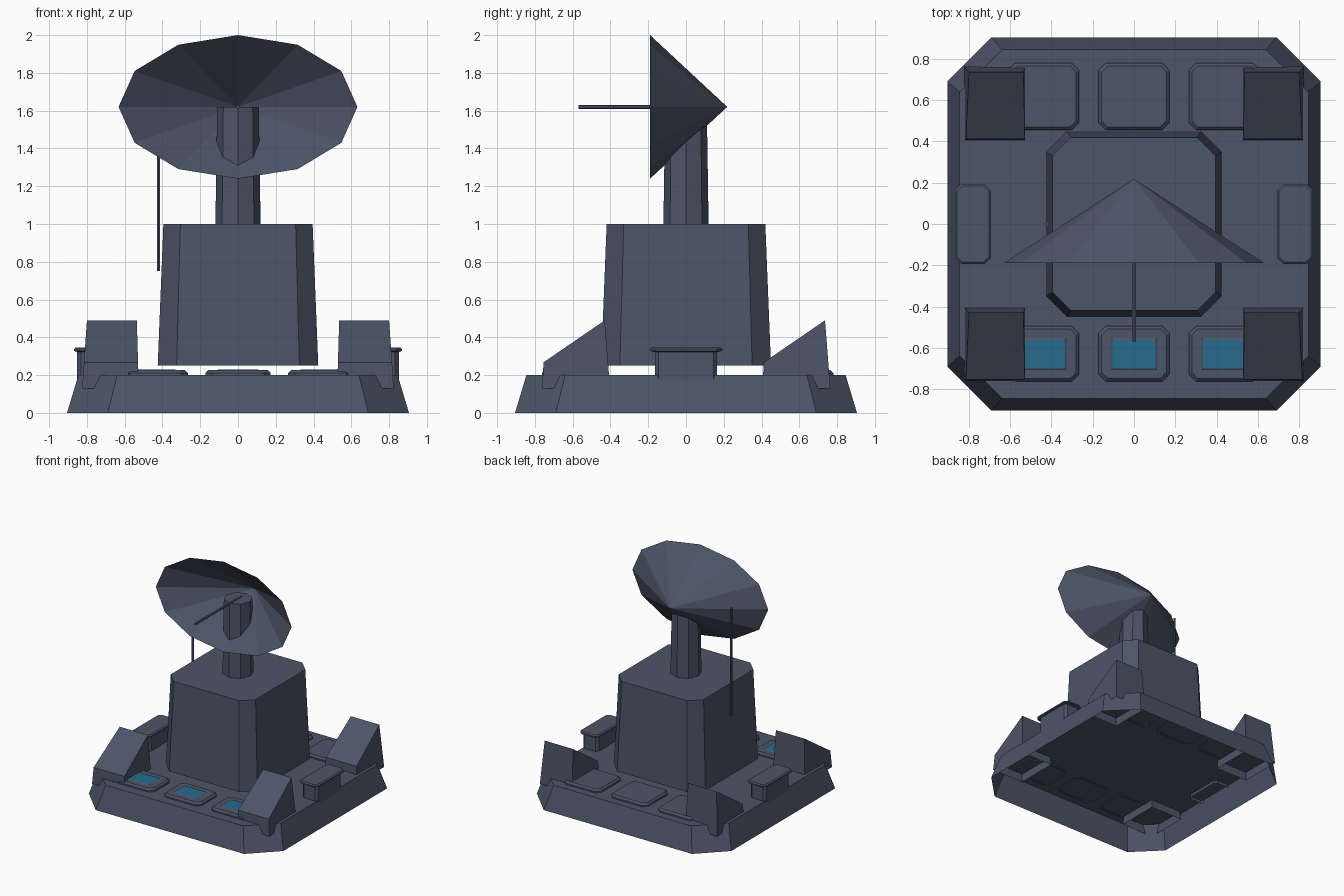
import bpy, bmesh, math
from mathutils import Matrix

if "Cube" in bpy.data.objects:
    bpy.data.objects.remove(bpy.data.objects["Cube"])


def material(name, rgb):
    m = bpy.data.materials.new(name)
    m.diffuse_color = (*rgb, 1)
    m.use_nodes = True
    m.node_tree.nodes["Principled BSDF"].inputs["Base Color"].default_value = m.diffuse_color
    return m


GREY = material("slate grey", (0.073, 0.089, 0.136))
BLUE = material("panel blue", (0.02, 0.145, 0.27))


def finish(name, bm, mats=(GREY,)):
    bmesh.ops.recalc_face_normals(bm, faces=bm.faces)
    me = bpy.data.meshes.new(name)
    bm.to_mesh(me)
    bm.free()
    for m in mats:
        me.materials.append(m)
    ob = bpy.data.objects.new(name, me)
    bpy.context.collection.objects.link(ob)
    return ob


def octagon(cx, cy, hx, hy, c, z):
    """Rectangle with cut corners."""
    pts = [(hx, -hy + c), (hx, hy - c), (hx - c, hy), (-hx + c, hy),
           (-hx, hy - c), (-hx, -hy + c), (-hx + c, -hy), (hx - c, -hy)]
    return [(cx + x, cy + y, z) for x, y in pts]


def loft(name, rings, panel=None):
    """Skin rings from bottom to top, capped on top and open below."""
    bm = bmesh.new()
    rows = [[bm.verts.new(p) for p in r] for r in rings]
    n = len(rows[0])
    for a, b in zip(rows, rows[1:]):
        for i in range(n):
            j = (i + 1) % n
            bm.faces.new((a[i], a[j], b[j], b[i]))
    bm.faces.new(rows[-1])
    return finish(name, bm)


def rod(name, a, b, r1, r2, axis, sides=8):
    """Closed cylinder along z (axis 'Z') or y (axis 'Y') between a and b."""
    bm = bmesh.new()
    ln = math.dist(a, b)
    mid = [(p + q) / 2 for p, q in zip(a, b)]
    rot = Matrix.Rotation(math.pi / 2, 4, 'X') if axis == 'Y' else Matrix()
    bmesh.ops.create_cone(bm, cap_ends=True, segments=sides, radius1=r1,
                          radius2=r2, depth=ln,
                          matrix=Matrix.Translation(mid) @ rot)
    return finish(name, bm)


# Hollow base and floating tower
loft("base", [octagon(0, 0, 0.905, 0.905, 0.215, 0),
              octagon(0, 0, 0.845, 0.845, 0.205, 0.2)])
loft("tower", [octagon(0, 0, 0.425, 0.45, 0.1, 0.25),
               octagon(0, 0, 0.395, 0.42, 0.09, 1.0)])

# Deck pads; the front ones carry blue panels
for i, x in enumerate((-0.438, 0, 0.438)):
    for side, cy, hy in (("front", -0.629, 0.134), ("back", 0.618, 0.162)):
        loft(f"{side}_pad_{i}", [octagon(x, cy, 0.172, hy, 0.035, 0.19),
                                 octagon(x, cy, 0.172, hy, 0.035, 0.212),
                                 octagon(x, cy, 0.158, hy - 0.014, 0.03, 0.226)])
    # Sloped frame with a coloured top
    bm = bmesh.new()
    rows = []
    for hx, hy, z in ((0.113, 0.079, 0.225), (0.104, 0.07, 0.231)):
        rows.append([bm.verts.new((x + sx * hx, -0.631 + sy * hy, z))
                     for sx, sy in ((-1, -1), (1, -1), (1, 1), (-1, 1))])
    for k in range(4):
        j = (k + 1) % 4
        bm.faces.new((rows[0][k], rows[0][j], rows[1][j], rows[1][k]))
    bm.faces.new(rows[1]).material_index = 1
    finish(f"front_panel_{i}", bm, (GREY, BLUE))

for s, label in ((-1, "left"), (1, "right")):
    # Side lockers with overhanging lids
    cx = s * 0.78
    loft(f"{label}_locker", [octagon(cx, 0, 0.072, 0.165, 0.02, 0.175),
                             octagon(cx, 0, 0.072, 0.165, 0.02, 0.33)])
    loft(f"{label}_locker_lid", [octagon(cx, 0, 0.07, 0.163, 0.02, 0.322),
                                 octagon(cx, 0, 0.088, 0.193, 0.03, 0.328),
                                 octagon(cx, 0, 0.088, 0.193, 0.03, 0.338),
                                 octagon(cx, 0, 0.078, 0.183, 0.025, 0.346)])
    # Corner wedges, all sloping toward the front, open below
    for end, y0 in (("front", -0.762), ("back", 0.404)):
        bm = bmesh.new()
        prof = [(0, 0.13), (0.008, 0.268), (0.332, 0.49), (0.36, 0.13)]
        inner = [bm.verts.new((s * (0.525 + 0.03 * (z - 0.13)), y0 + y, z))
                 for y, z in prof]
        outer = [bm.verts.new((s * (0.825 - 0.07 * (z - 0.13)), y0 + y, z))
                 for y, z in prof]
        bm.faces.new(inner)
        bm.faces.new(outer)
        for k in range(3):
            bm.faces.new((inner[k], inner[k + 1], outer[k + 1], outer[k]))
        finish(f"{label}_{end}_wedge", bm)

# Mast, feed rod and whip antenna
rod("mast", (0, 0, 0.98), (0, 0, 1.62), 0.12, 0.11, 'Z')
rod("feed_rod", (0, -0.57, 1.62), (0, 0.05, 1.62), 0.01, 0.01, 'Y', 6)
rod("whip_antenna", (-0.42, 0, 0.75), (-0.42, 0, 1.65), 0.009, 0.009, 'Z', 6)

# Dish: open twelve-sided elliptical cone
bm = bmesh.new()
apex = bm.verts.new((0, 0.218, 1.62))
rim = [bm.verts.new((0.632 * math.cos(a), -0.19, 1.62 + 0.38 * math.sin(a)))
       for a in (math.tau * k / 12 for k in range(12))]
for k in range(12):
    bm.faces.new((apex, rim[k], rim[(k + 1) % 12]))
finish("dish", bm)
